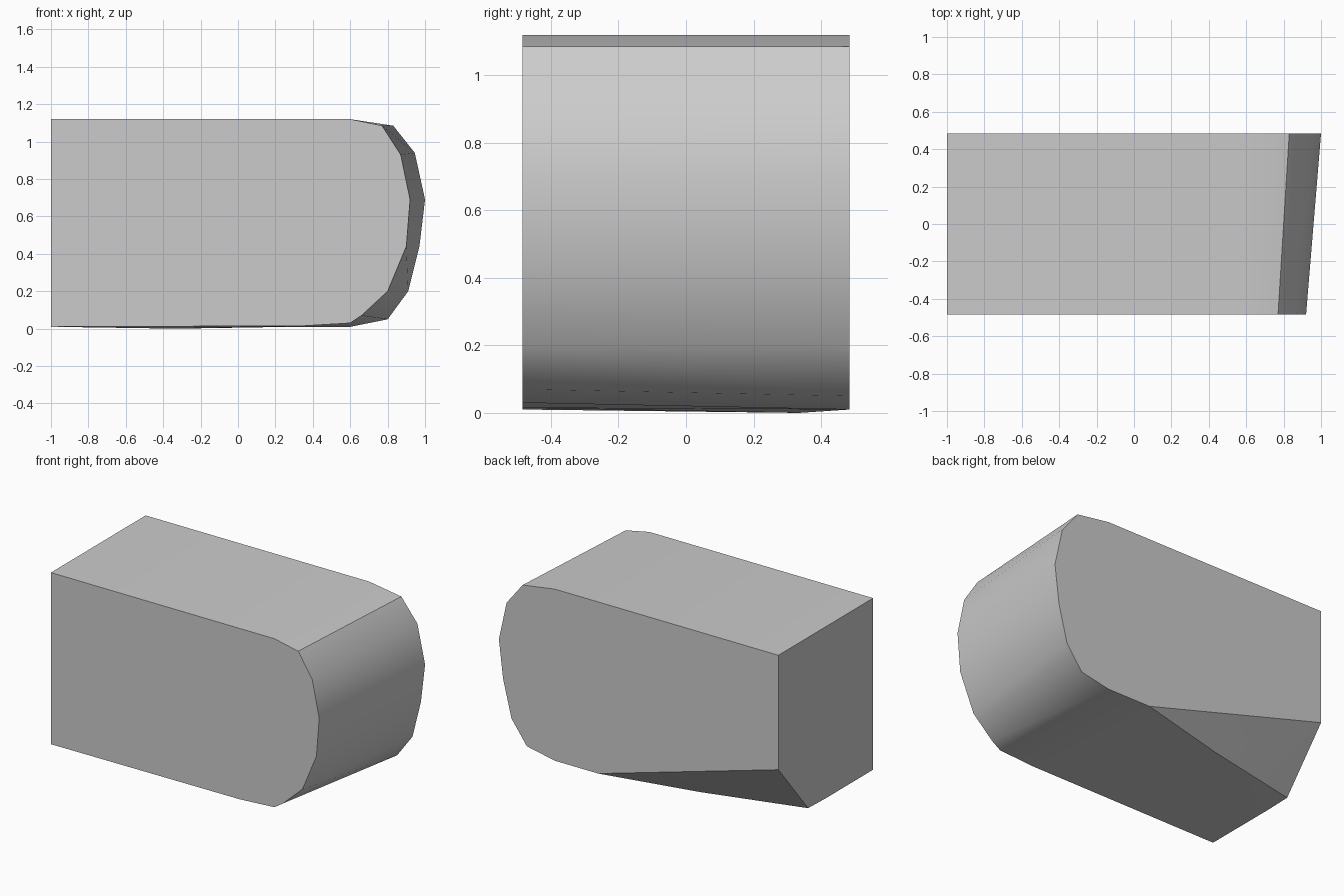
import bpy
import bmesh
import math

cube = bpy.data.objects.get("Cube")
if cube:
    bpy.data.objects.remove(cube, do_unlink=True)

# Plain grey finish
grey = bpy.data.materials.new("light_grey")
grey.use_nodes = True
grey.diffuse_color = (0.6, 0.6, 0.6, 1)
grey.node_tree.nodes["Principled BSDF"].inputs["Base Color"].default_value = grey.diffuse_color

HALF = 0.484   # half depth
TOP = 1.12
bm = bmesh.new()


def strip(points, y):
    return [bm.verts.new((x, y, z)) for x, z in points]


# Rounded nose outlines, from the top edge down to the floor
front = strip([(0.6, TOP), (0.77, 1.085), (0.87, 0.93), (0.92, 0.69), (0.9, 0.44),
               (0.8, 0.2), (0.66, 0.07), (0.6, 0.03), (0.35, 0.015)], -HALF)
back = strip([(0.6, TOP), (0.83, 1.085), (0.945, 0.94), (1.0, 0.69), (0.97, 0.44),
              (0.91, 0.2), (0.8, 0.05), (0.6, 0.01), (0.29, 0.01)], HALF)

# Flat end: the lower back corner is cut away
end = [bm.verts.new((-1, y, z)) for y, z in
       [(HALF, TOP), (-HALF, TOP), (-HALF, 0.01), (0, 0.01), (0.18, 0.015), (HALF, 0.38)]]
belly = bm.verts.new((-0.33, 0.335, 0))

# Nose wrapped between the two outlines
for i in range(len(front) - 1):
    bm.faces.new((front[i], front[i + 1], back[i + 1], back[i]))

# Top, sides and end
bm.faces.new((end[0], end[1], front[0], back[0]))
bm.faces.new([end[1], end[2]] + front[::-1])
bm.faces.new([end[5], end[0]] + back)
bm.faces.new(end)

# Slightly bulged floor and the corner cut
floor = [back[-1], front[-1], end[2], end[3], end[4], end[5], back[-1]]
for a, b in zip(floor, floor[1:]):
    bm.faces.new((belly, a, b))

bmesh.ops.recalc_face_normals(bm, faces=bm.faces)
mesh = bpy.data.meshes.new("rounded_block")
bm.to_mesh(mesh)
bm.free()
mesh.materials.append(grey)

block = bpy.data.objects.new("rounded_block", mesh)
bpy.context.collection.objects.link(block)
bpy.ops.object.select_all(action="DESELECT")
block.select_set(True)
bpy.context.view_layer.objects.active = block
bpy.ops.object.shade_smooth_by_angle(angle=math.radians(35))
